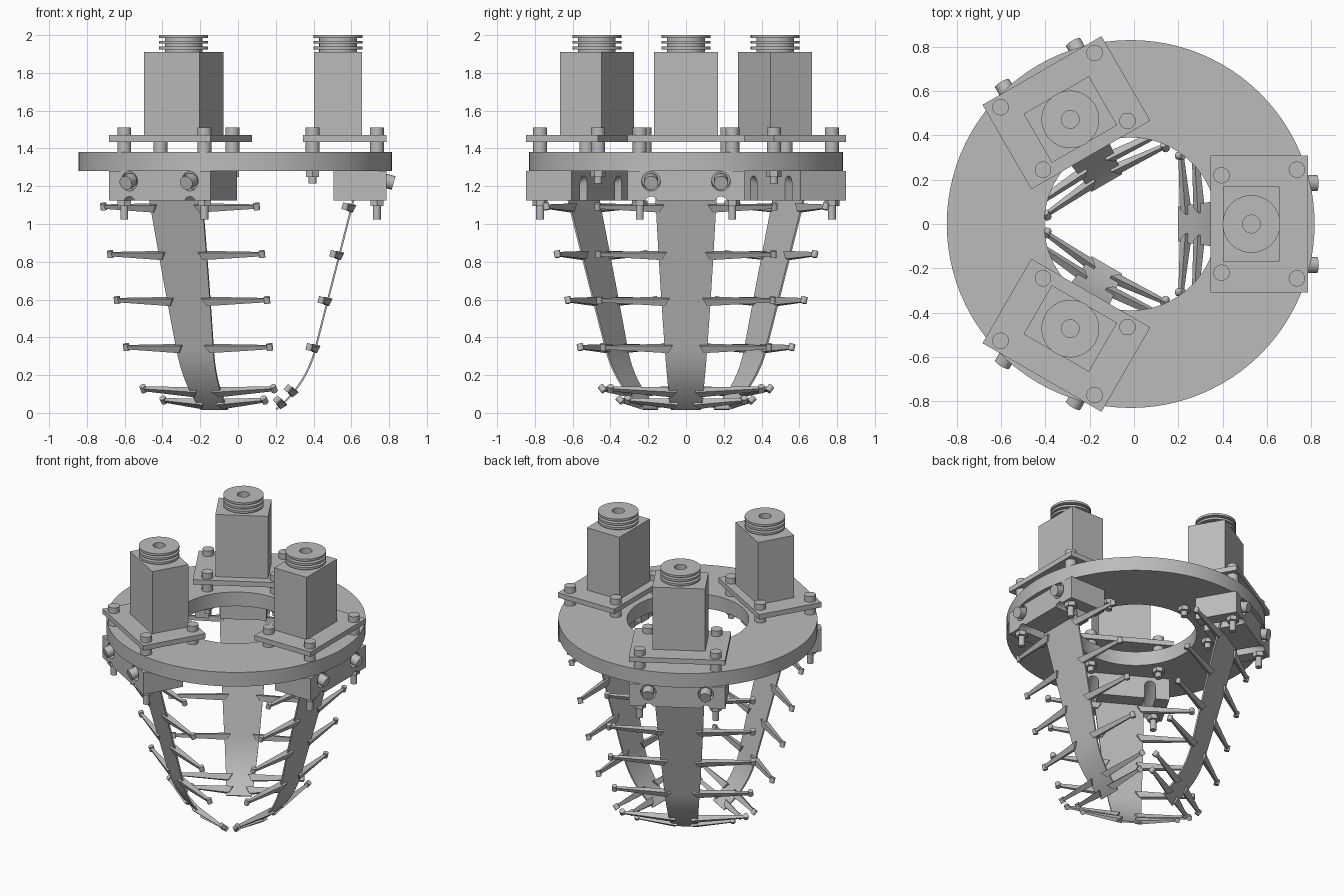
import bpy, bmesh, math
from mathutils import Matrix, Vector
from mathutils.geometry import interpolate_bezier

cube = bpy.data.objects.get("Cube")
if cube:
    bpy.data.objects.remove(cube)

CENTRE = Matrix.Translation((-0.015, 0, 0))
TILT = 0.27

grey = bpy.data.materials.new("plain_grey")
grey.use_nodes = True
grey.diffuse_color = (0.5, 0.5, 0.5, 1)
grey.node_tree.nodes["Principled BSDF"].inputs["Base Color"].default_value = grey.diffuse_color


def make(name, bm):
    bmesh.ops.recalc_face_normals(bm, faces=bm.faces)
    mesh = bpy.data.meshes.new(name)
    bm.to_mesh(mesh)
    bm.free()
    mesh.materials.append(grey)
    obj = bpy.data.objects.new(name, mesh)
    bpy.context.collection.objects.link(obj)
    return obj


def bake(obj):
    """Replace the mesh by its modified version."""
    bpy.context.view_layer.update()
    graph = bpy.context.evaluated_depsgraph_get()
    mesh = bpy.data.meshes.new_from_object(obj.evaluated_get(graph))
    obj.modifiers.clear()
    obj.data = mesh


def smooth(obj):
    obj.data.shade_smooth()
    obj.data.set_sharp_from_angle(angle=math.radians(35))


def box(bm, lo, hi):
    lo, hi = Vector(lo), Vector(hi)
    m = Matrix.Translation((lo + hi) / 2) @ Matrix.Diagonal((*(hi - lo), 1))
    bmesh.ops.create_cube(bm, size=1, matrix=m)


def rod(bm, matrix, radius, depth, sides=24):
    bmesh.ops.create_cone(bm, cap_ends=True, segments=sides, radius1=radius,
                          radius2=radius, depth=depth, matrix=matrix)


def upright(bm, x, y, z0, z1, radius, sides=24):
    rod(bm, Matrix.Translation((x, y, (z0 + z1) / 2)), radius, z1 - z0, sides)


def tilted(x, y, z):
    return Matrix.Translation((x, y, z)) @ Matrix.Rotation(math.pi / 2 + TILT, 4, 'Y')


def lathe(profile, x, closed, steps):
    bm = bmesh.new()
    vs = [bm.verts.new((x + r, 0, z)) for r, z in profile]
    pairs = list(zip(vs, vs[1:])) + ([(vs[-1], vs[0])] if closed else [])
    es = [bm.edges.new(p) for p in pairs]
    bmesh.ops.spin(bm, geom=vs + es, cent=(x, 0, 0), axis=(0, 0, 1),
                   angle=math.tau, steps=steps)
    bmesh.ops.remove_doubles(bm, verts=bm.verts, dist=0.0001)
    return bm


# Base ring
ring = make("base_ring", lathe([(0.39, 1.28), (0.83, 1.28), (0.83, 1.38), (0.39, 1.38)],
                               0, True, 96))
smooth(ring)
ring.matrix_world = CENTRE

unit = []

# Motor plate and motor
bm = bmesh.new()
box(bm, (0.36, -0.31, 1.435), (0.80, 0.31, 1.47))
unit.append(make("motor_plate", bm))
bm = bmesh.new()
box(bm, (0.417, -0.17, 1.47), (0.672, 0.17, 1.91))
unit.append(make("motor", bm))

# Grooved pulley with a blind bore
profile = [(0, 1.91), (0.1, 1.91)]
for z in (1.925, 1.955, 1.985):
    profile += [(0.1, z), (0.13, z), (0.13, z + 0.015), (0.1, z + 0.015)]
profile[-1:] = [(0.04, 2.0), (0.04, 1.94), (0, 1.94)]
unit.append(make("pulley", lathe(profile, 0.545, False, 40)))
smooth(unit[-1])

# Plate bolts: head, spacer, nut and thread end
bm = bmesh.new()
for side in (-1, 1):
    for x, y, under, end in ((0.41, 0.22, 1.28, 1.215), (0.75, 0.245, 1.125, 1.025)):
        upright(bm, x, side * y, 1.47, 1.51, 0.037)
        upright(bm, x, side * y, 1.38, 1.435, 0.037)
        upright(bm, x, side * y, under - 0.03, under, 0.04, 6)
        upright(bm, x, side * y, end, under - 0.03, 0.021)
unit.append(make("plate_bolts", bm))
smooth(unit[-1])

# Finger clamp block with sloping arched slots and screw seats
bm = bmesh.new()
box(bm, (0.52, -0.31, 1.125), (0.80, 0.31, 1.28))
block = make("clamp_block", bm)
bm = bmesh.new()
for y in (-0.185, 0.185):
    arch = [(0.035 * math.cos(a), 1.22 + 0.035 * math.sin(a))
            for a in (math.pi * i / 12 for i in range(13))]
    arch += [(-0.035, 0.9), (0.035, 0.9)]
    face = bm.faces.new([bm.verts.new((0.45, y + h, z + 0.027)) for h, z in arch])
    out = bmesh.ops.extrude_face_region(bm, geom=[face])["geom"]
    bmesh.ops.translate(bm, vec=(0.4, 0, -0.156),
                        verts=[v for v in out if isinstance(v, bmesh.types.BMVert)])
    rod(bm, tilted(0.805, y, 1.225), 0.05, 0.07)
cutter = make("block_cutter", bm)
cutter.hide_render = True
mod = block.modifiers.new("cut", 'BOOLEAN')
mod.operation, mod.solver, mod.object = 'DIFFERENCE', 'EXACT', cutter
bake(block)
bpy.data.objects.remove(cutter)
smooth(block)
unit.append(block)

# Tilted clamp screws
bm = bmesh.new()
for y in (-0.185, 0.185):
    rod(bm, tilted(0.81, y, 1.225), 0.037, 0.06)
    rod(bm, tilted(0.77, y, 1.236), 0.02, 0.06)
unit.append(make("clamp_screws", bm))
smooth(unit[-1])

# Curved, tapering finger strip
top, knee, tip = Vector((0.645, 0, 1.2)), Vector((0.425, 0, 0.34)), Vector((0.217, 0, 0.018))
path = interpolate_bezier(top, top.lerp(knee, 0.35), top.lerp(knee, 0.7), knee, 40)
path += interpolate_bezier(knee, Vector((0.39, 0, 0.2)), Vector((0.315, 0, 0.1)), tip, 40)[1:]


def half_width(z):
    return 0.075 + 0.085 * (z / 1.1) ** 0.7


bm = bmesh.new()
rows = [[bm.verts.new((p.x, s * half_width(p.z), p.z)) for s in (-1, 1)] for p in path]
for a, b in zip(rows, rows[1:]):
    bm.faces.new((a[0], a[1], b[1], b[0]))
finger = make("finger_strip", bm)
mod = finger.modifiers.new("thickness", 'SOLIDIFY')
mod.thickness, mod.offset = 0.01, 0
bake(finger)
smooth(finger)
unit.append(finger)

# Tapered side arms with small round tips leaning inward
bm = bmesh.new()
for height, reach in ((1.09, 0.485), (0.84, 0.48), (0.59, 0.475),
                      (0.34, 0.455), (0.11, 0.415), (0.042, 0.325)):
    i = min(range(1, len(path) - 1), key=lambda k: abs(path[k].z - height))
    up = (path[i - 1] - path[i + 1]).normalized()
    across = Vector((0, 1, 0))
    outward = across.cross(up)
    frame = Matrix((outward, across, up)).transposed().to_4x4()
    frame.translation = path[i]
    start = half_width(path[i].z) - 0.03
    for side in (-1, 1):
        for v in bmesh.ops.create_cube(bm, size=2)["verts"]:
            far = v.co.y > 0
            thick = (0.009 if far else 0.022) * (1 if v.co.z > 0 else 0.6)
            tall = 0.010 if far else 0.021
            y = reach - 0.015 if far else start - 0.012 * v.co.z
            v.co = frame @ Vector((v.co.x * thick - (0.03 if far else 0),
                                   side * y, v.co.z * tall))
        rod(bm, frame @ Matrix.Translation((-0.033, side * (reach - 0.017), 0)),
            0.017, 0.036, 16)
unit.append(make("finger_arms", bm))
smooth(unit[-1])

# Repeat the finger unit three times around the ring
for part in unit:
    name = part.name
    for k in range(3):
        obj = part if k == 0 else bpy.data.objects.new(name, part.data)
        if k:
            bpy.context.collection.objects.link(obj)
        obj.name = f"{name}_{k + 1}"
        obj.matrix_world = CENTRE @ Matrix.Rotation(k * math.tau / 3, 4, 'Z')
